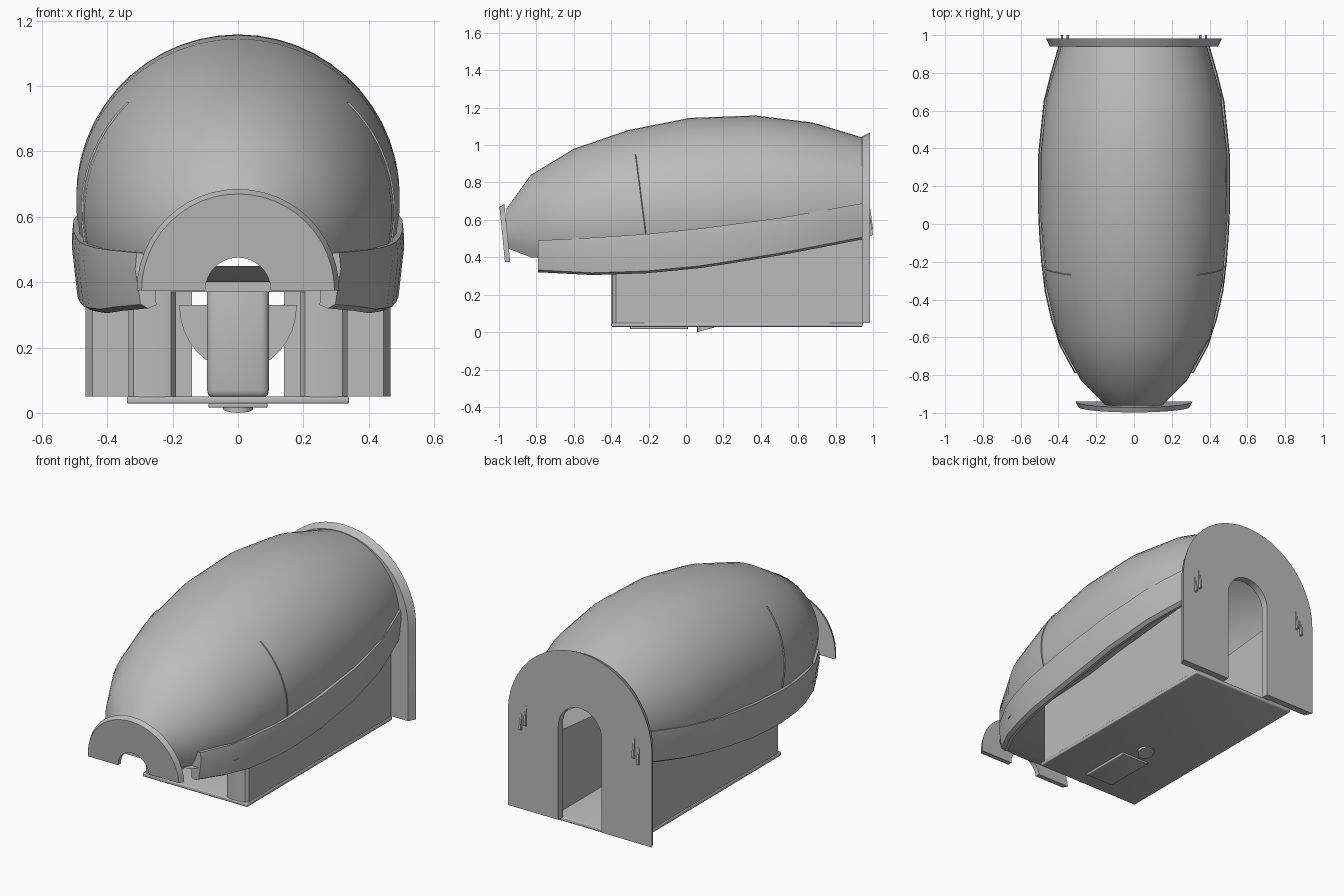
import bpy, bmesh, math
from mathutils import Vector

if "Cube" in bpy.data.objects:
    bpy.data.objects.remove(bpy.data.objects["Cube"])

grey = bpy.data.materials.new("hull grey")
grey.diffuse_color = (0.5, 0.5, 0.5, 1)
grey.use_nodes = True
grey.node_tree.nodes["Principled BSDF"].inputs["Base Color"].default_value = grey.diffuse_color


def finish(name, bm, angle=30):
    bmesh.ops.recalc_face_normals(bm, faces=bm.faces)
    me = bpy.data.meshes.new(name)
    bm.to_mesh(me)
    bm.free()
    ob = bpy.data.objects.new(name, me)
    bpy.context.collection.objects.link(ob)
    me.materials.append(grey)
    bpy.ops.object.select_all(action='DESELECT')
    ob.select_set(True)
    bpy.context.view_layer.objects.active = ob
    bpy.ops.object.shade_smooth_by_angle(angle=math.radians(angle))
    return ob


def loft(name, rings, closed=True, caps=True, angle=30):
    """Skin a list of equal-length point rings."""
    bm = bmesh.new()
    vs = [[bm.verts.new(p) for p in r] for r in rings]
    n = len(rings[0])
    for a, b in zip(vs, vs[1:]):
        for i in range(n if closed else n - 1):
            j = (i + 1) % n
            bm.faces.new((a[i], a[j], b[j], b[i]))
    if closed and caps:
        bm.faces.new(vs[0])
        bm.faces.new(vs[-1])
    return finish(name, bm, angle)


def box(name, x0, x1, y0, y1, z0, z1, bevel=0.0):
    bm = bmesh.new()
    bmesh.ops.create_cube(bm, size=1)
    for v in bm.verts:
        v.co = ((x0 + x1) / 2 + v.co.x * (x1 - x0), (y0 + y1) / 2 + v.co.y * (y1 - y0),
                (z0 + z1) / 2 + v.co.z * (z1 - z0))
    if bevel:
        bmesh.ops.bevel(bm, geom=bm.edges[:], offset=bevel, segments=3, profile=0.5, affect='EDGES')
    return finish(name, bm)


def lerp(table, y, k):
    for a, b in zip(table, table[1:]):
        if y <= b[0]:
            t = max(0, (y - a[0]) / (b[0] - a[0]))
            return a[k] + (b[k] - a[k]) * t
    return table[-1][k]


# hull stations: y, top height, half width, lower edge height
HULL = [(-0.96, 0.66, 0.15, 0.45), (-0.83, 0.84, 0.28, 0.40), (-0.6, 0.98, 0.405, 0.40),
        (-0.31, 1.08, 0.47, 0.41), (0.02, 1.145, 0.495, 0.43), (0.37, 1.158, 0.495, 0.48),
        (0.68, 1.12, 0.462, 0.53), (0.95, 1.038, 0.385, 0.58)]


def hull_ring(y, grow=0.0, z_from=None, seg=32):
    top, w, low = (lerp(HULL, y, k) for k in (1, 2, 3))
    c = top - w
    a = math.asin(max(-1, min(1, (low - c) / w)))
    span = math.pi - 2 * a
    return [Vector(((w + grow) * math.cos(a + span * i / seg), y,
                    c + (w + grow) * math.sin(a + span * i / seg))) for i in range(seg + 1)]


# barrel shell
loft("hull_shell", [hull_ring(h[0]) for h in HULL], closed=False, angle=40)

# underside of the nose
loft("nose_underside", [[(-h[2], h[0], h[3]), (h[2], h[0], h[3])] for h in HULL[:4]], closed=False)

# side strips, ledges and raised seams, both sides
BAND = [(-0.79, 0.32, 0.49), (-0.5, 0.305, 0.505), (-0.2, 0.315, 0.525), (0.1, 0.345, 0.557),
        (0.5, 0.41, 0.61), (0.94, 0.495, 0.688)]
for s, side in ((-1, "left"), (1, "right")):
    rings = []
    for i in range(13):
        y = -0.79 + 1.73 * i / 12
        lo, hi = lerp(BAND, y, 1), lerp(BAND, y, 2)
        w = lerp(HULL, y, 2) + 0.008
        rings.append([(s * (w - 0.035), y, lo), (s * (w - 0.012), y, lo + 0.012), (s * (w + 0.005), y, hi - 0.05),
                      (s * w, y, hi), (s * (w - 0.05), y, hi), (s * (w - 0.06), y, lo + 0.01)])
    loft(side + "_side_strip", rings)
    loft(side + "_ledge", [[(s * h[2], h[0], h[3]), (s * 0.30, h[0], h[3])] for h in HULL[3:]], closed=False)
    seam = []
    for i in range(13):
        z = 0.52 + 0.43 * i / 12
        y = -0.215 - 0.055 * i / 12
        top, w = lerp(HULL, y, 1), lerp(HULL, y, 2)
        c = top - w
        d = [math.sqrt(max(0.0, (w + g) ** 2 - (z - c) ** 2)) for g in (-0.005, 0.005)]
        seam.append([(s * d[0], y - 0.003, z), (s * d[1], y, z), (s * d[0], y + 0.006, z)])
    loft(side + "_seam", seam)


def arch(name, cz, foot, ro, ri, y0, y1, flare, lean=0.0, seg=24):
    """Upside-down U plate, its rear rim wider by flare."""
    rings = []
    angs = [math.pi * i / seg for i in range(seg + 1)]
    path = [(a, cz) for a in angs]
    if foot < cz:
        path = [(0, foot)] + path + [(math.pi, foot)]
    for a, base in path:
        ca, sa = math.cos(a), math.sin(a)
        ring = []
        for r, y in ((ri, y0), (ro, y0), (ro + flare, y1), (ri, y1)):
            z = base + r * sa
            ring.append((r * ca, y - lean * (z - cz), z))
        rings.append(ring)
    return loft(name, rings)


# end arches
arch("front_arch", 0.375, 0.375, 0.295, 0.10, -0.968, -0.94, 0.015, lean=0.1)
arch("rear_arch", 0.60, 0.05, 0.445, 0.14, 0.94, 0.983, 0.022)

# small raised clips on the rear arch
for s, side in ((-1, "left"), (1, "right")):
    for k, x in enumerate((0.345, 0.375)):
        z0, z1 = (0.51, 0.61) if k else (0.54, 0.66)
        loft(f"{side}_clip_{k}", [[(s * x, 0.975, z0), (s * (x + 0.012), 0.975, z0), (s * (x + 0.012), 1.0, z0 + 0.01),
             (s * x, 1.0, z0 + 0.01)], [(s * x, 0.975, z1), (s * (x + 0.012), 0.975, z1),
             (s * (x + 0.012), 0.985, z1), (s * x, 0.985, z1)]])

# lower body: floor, thick side walls with rounded front ends
box("floor", -0.34, 0.34, -0.40, 0.945, 0.028, 0.05, 0.006)
for s, side in ((-1, "left"), (1, "right")):
    outline = [(0.19, 0.945), (0.335, 0.945), (0.335, -0.375), (0.32, -0.393), (0.295, -0.398),
               (0.23, -0.398), (0.205, -0.393), (0.19, -0.37)]
    loft(side + "_wall", [[(s * x, y, 0.035) for x, y in outline],
                          [(s * x, y, 0.40 + 0.13 * (y + 0.4) / 1.34) for x, y in outline]])
box("front_lintel", -0.31, 0.31, -0.398, -0.36, 0.37, 0.40)

# interior post and trough
box("centre_post", -0.095, 0.095, -0.06, 0.0, 0.045, 0.42, 0.025)
trough = [[(0.18 * math.cos(a), y, 0.33 + 0.20 * math.sin(a))
           for a in [math.pi + math.pi * i / 16 for i in range(17)]] for y in (0.0, 0.5)]
loft("trough", trough)

# underside hatch and knob
box("belly_hatch", -0.09, 0.09, -0.30, 0.01, 0.016, 0.03, 0.004)
loft("belly_knob", [[(r * math.cos(math.tau * i / 16), 0.105 + r * math.sin(math.tau * i / 16), z + dz * (
    -math.sin(math.tau * i / 16))) for i in range(16)] for r, z, dz in ((0.046, 0.03, 0), (0.046, 0.012, -0.012))])
